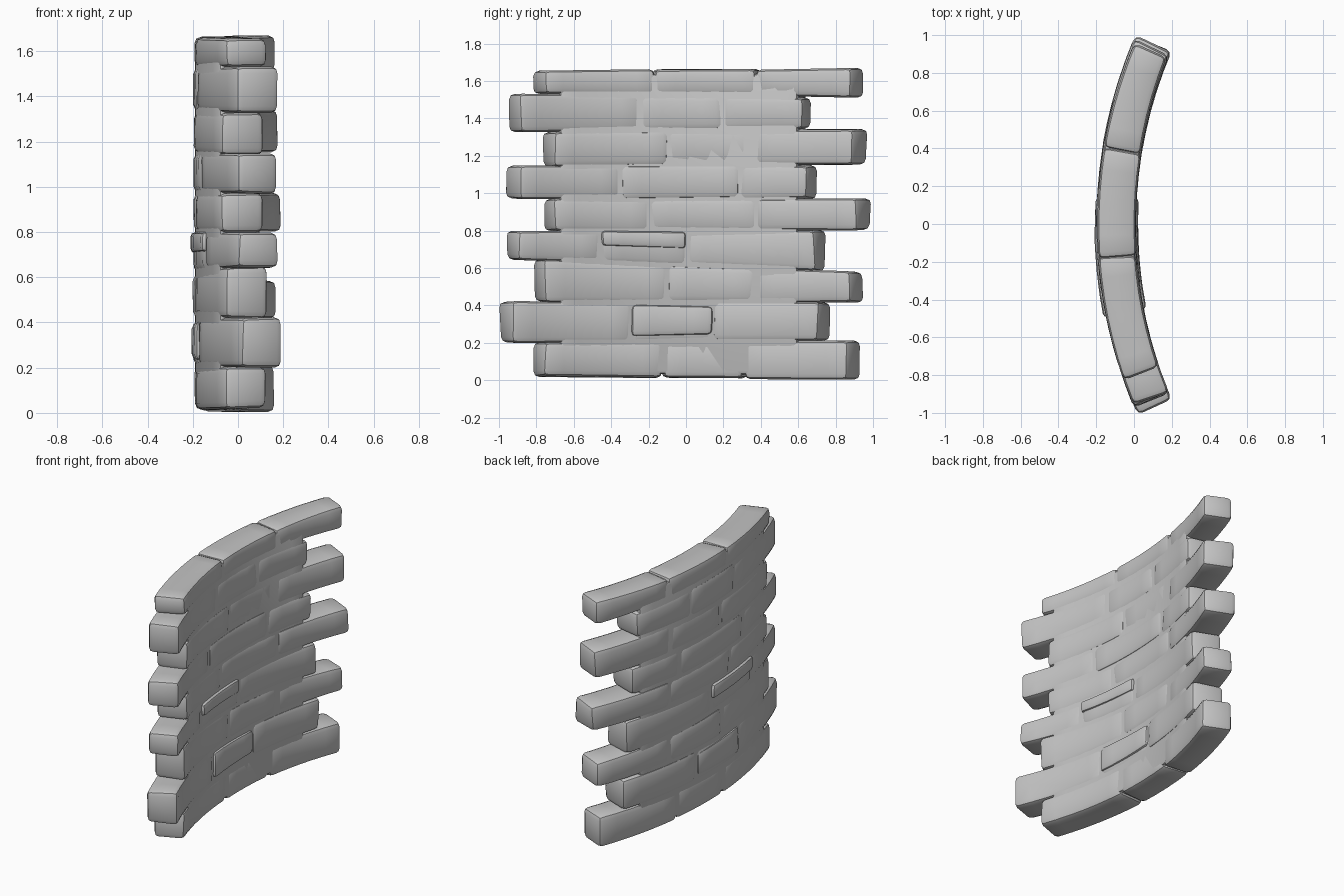
import bpy, bmesh, math, random
from mathutils import Vector

random.seed(4)
if "Cube" in bpy.data.objects:
    bpy.data.objects.remove(bpy.data.objects["Cube"])

RADIUS = 2.4      # bend of the wall's centre line
HALF = 0.1        # half the wall thickness
MIDDLE_X = -0.095

stone = bpy.data.materials.new("grey_stone")
stone.use_nodes = True
GREY = (0.55, 0.55, 0.55, 1)
stone.diffuse_color = GREY
stone.node_tree.nodes["Principled BSDF"].inputs["Base Color"].default_value = GREY


def bend(co):
    """Wrap a straight wall (x = depth, y = length) around an arc."""
    a = math.asin(max(-0.9, min(0.9, co.y / RADIUS)))
    r = RADIUS - co.x
    return Vector((MIDDLE_X + RADIUS - r * math.cos(a), r * math.sin(a), co.z))


def block(name, y, z_left, z_right, half=HALF, bevel=0.03, jitter=0.008):
    """Worn stone between two y values, with its own height at each end."""
    bm = bmesh.new()
    bmesh.ops.create_cube(bm, size=2)
    for v in bm.verts:
        end = v.co.y > 0
        z = (z_right if end else z_left)[v.co.z > 0]
        wobble = [random.uniform(-jitter, jitter) for _ in range(3)]
        v.co = Vector((v.co.x * half + wobble[0] * 0.5,
                       y[end] + wobble[1], z + wobble[2] * 0.6))
    bmesh.ops.bevel(bm, geom=bm.edges[:], offset=bevel, segments=2,
                    profile=0.5, affect='EDGES')
    cuts = max(2, int((y[1] - y[0]) / 0.1))
    for i in range(1, cuts):
        at = y[0] + (y[1] - y[0]) * i / cuts
        bmesh.ops.bisect_plane(bm, geom=bm.verts[:] + bm.edges[:] + bm.faces[:],
                               plane_co=(0, at, 0), plane_no=(0, 1, 0))
    for v in bm.verts:
        v.co = bend(v.co)
    bmesh.ops.recalc_face_normals(bm, faces=bm.faces[:])
    mesh = bpy.data.meshes.new(name)
    bm.to_mesh(mesh)
    bm.free()
    mesh.materials.append(stone)
    obj = bpy.data.objects.new(name, mesh)
    bpy.context.collection.objects.link(obj)
    bpy.ops.object.select_all(action='DESELECT')
    obj.select_set(True)
    bpy.context.view_layer.objects.active = obj
    bpy.ops.object.shade_smooth_by_angle(angle=math.radians(40))


# Bed heights at the two ends of the wall
left_beds = [0.02, 0.2, 0.42, 0.645, 0.795, 0.97, 1.145, 1.325, 1.535, 1.655]
right_beds = [0.005, 0.215, 0.415, 0.58, 0.8, 0.97, 1.15, 1.345, 1.512, 1.668]

# Joints of each course, bottom to top
courses = [
    (-0.79, -0.13, 0.32, 0.9),
    (-0.965, -0.3, 0.15, 0.74),
    (-0.79, -0.1, 0.38, 0.92),
    (-0.93, -0.47, 0.0, 0.72),
    (-0.74, -0.2, 0.39, 0.955),
    (-0.93, -0.36, 0.3, 0.68),
    (-0.74, -0.1, 0.38, 0.935),
    (-0.925, -0.25, 0.2, 0.65),
    (-0.79, -0.17, 0.39, 0.915),
]


def bed(i, y):
    t = min(1, max(0, (y + 0.8) / 1.6))
    return left_beds[i] + (right_beds[i] - left_beds[i]) * t


for row, joints in enumerate(courses):
    for col, side in enumerate(("front", "middle", "back")):
        y0, y1 = joints[col], joints[col + 1]
        block(f"{side}_stone_{row + 1}", (y0, y1),
              (bed(row, y0), bed(row + 1, y0)),
              (bed(row, y1), bed(row + 1, y1)),
              half=HALF + random.uniform(-0.004, 0.004))

# Mortar core, almost flush, that leaves only shallow seams
block("mortar_core", (-0.7, 0.62), (0.035, 1.635), (0.03, 1.64),
      half=HALF - 0.005, bevel=0.02, jitter=0)

# Stones standing proud of both faces
block("proud_upper_stone", (-0.47, 0.0), (0.715, 0.8), (0.705, 0.795),
      half=HALF + 0.016, bevel=0.02)
block("proud_lower_stone", (-0.3, 0.15), (0.23, 0.41), (0.245, 0.4),
      half=HALF + 0.014, bevel=0.03)
